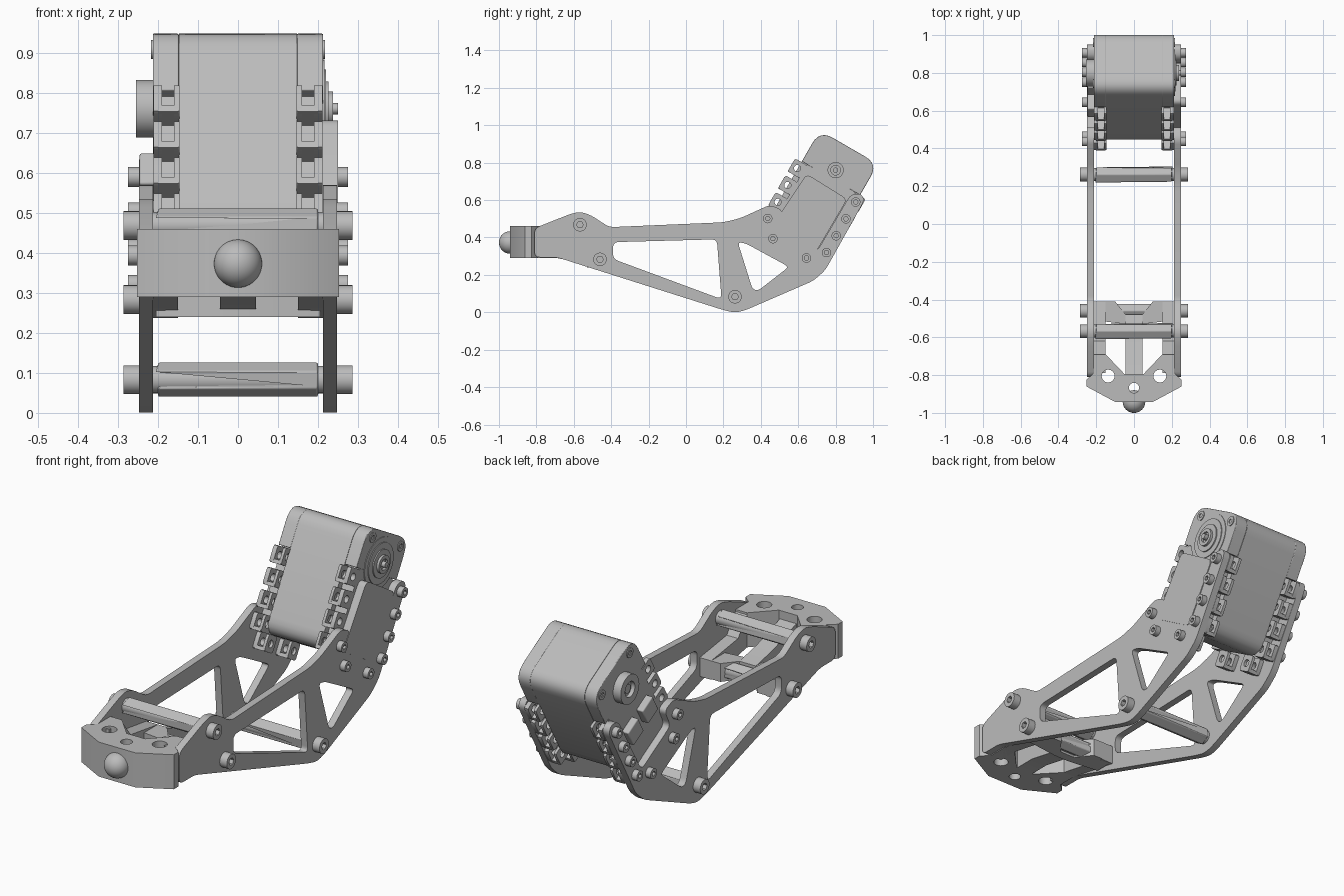
import bpy, bmesh, math
from mathutils import Vector

cube = bpy.data.objects.get("Cube")
if cube:
    bpy.data.objects.remove(cube, do_unlink=True)

grey = bpy.data.materials.new("light_grey")
grey.use_nodes = True
COLOUR = (0.5, 0.5, 0.5, 1)
grey.diffuse_color = COLOUR
grey.node_tree.nodes["Principled BSDF"].inputs["Base Color"].default_value = COLOUR


def add_object(name, bm, bevel=0):
    mesh = bpy.data.meshes.new(name)
    bm.to_mesh(mesh)
    bm.free()
    mesh.materials.append(grey)
    mesh.shade_smooth()
    mesh.set_sharp_from_angle(angle=math.radians(30))
    ob = bpy.data.objects.new(name, mesh)
    bpy.context.collection.objects.link(ob)
    if bevel:
        mod = ob.modifiers.new("Bevel", 'BEVEL')
        mod.width, mod.segments, mod.limit_method = bevel, 3, 'ANGLE'
        mod.angle_limit = math.radians(40)
    return ob


def prism(name, loops, a, b, axis='X', bevel=0):
    """Extrude an outline with holes from a to b; (y, z) outlines run along X, (x, y) along Z."""
    curve = bpy.data.curves.new(name + "_outline", 'CURVE')
    curve.dimensions, curve.fill_mode = '2D', 'BOTH'
    curve.extrude = abs(b - a) / 2
    for loop in loops:
        spline = curve.splines.new('POLY')
        spline.points.add(len(loop) - 1)
        for point, (p, q) in zip(spline.points, loop):
            point.co = (p, q, 0, 1)
        spline.use_cyclic_u = True
    tmp = bpy.data.objects.new(name + "_tmp", curve)
    bpy.context.collection.objects.link(tmp)
    deps = bpy.context.evaluated_depsgraph_get()
    flat = bpy.data.meshes.new_from_object(tmp.evaluated_get(deps))
    bm = bmesh.new()
    bm.from_mesh(flat)
    bpy.data.objects.remove(tmp)
    bpy.data.curves.remove(curve)
    bpy.data.meshes.remove(flat)
    bmesh.ops.remove_doubles(bm, verts=bm.verts, dist=1e-5)
    mid = (a + b) / 2
    for v in bm.verts:
        p, q, h = v.co
        v.co = (h + mid, p, q) if axis == 'X' else (p, q, h + mid)
    if bevel:
        bmesh.ops.dissolve_limit(bm, angle_limit=0.01, verts=bm.verts, edges=bm.edges)
    bmesh.ops.recalc_face_normals(bm, faces=bm.faces)
    return add_object(name, bm, bevel)


def circle(c, r, n=28, turn=0):
    return [(c[0] + r * math.cos(turn + math.tau * i / n),
             c[1] + r * math.sin(turn + math.tau * i / n)) for i in range(n)]


def rounded(points, r, steps=6):
    """Round every corner of a polygon, less where the sides are short."""
    out, pts = [], [Vector(p) for p in points]
    for i, c in enumerate(pts):
        ends = []
        for n in (pts[i - 1], pts[(i + 1) % len(pts)]):
            d = n - c
            ends.append(c + d.normalized() * min(r, d.length * 0.45))
        for k in range(steps + 1):
            t = k / steps
            out.append(tuple(ends[0] * (1 - t) ** 2 + c * 2 * t * (1 - t) + ends[1] * t * t))
    return out


def mirrored(half):
    return half + [(-x, y) for x, y in reversed(half)]


def bolt(name, c, x0, x1, r):
    """Cap screw with a hexagonal socket."""
    seat = x0 + (x1 - x0) * 0.4
    prism(name + "_base", [circle(c, r)], x0, seat)
    prism(name + "_head", [circle(c, r), circle(c, r * 0.5, 6)], seat, x1)


# Servo frame: u runs up the tilted motor, v across it to the rear
AXLE = (0.80, 0.76)


def uv(u, v):
    return (AXLE[0] + 0.5 * u + 0.866 * v, AXLE[1] + 0.866 * u - 0.5 * v)


def uv_rect(u0, u1, v0, v1):
    return [uv(u0, v0), uv(u1, v0), uv(u1, v1), uv(u0, v1)]


SIDES = (("left", 1), ("right", -1))
TAB_ROWS = [-0.094 - 0.104 * i for i in range(4)]
FOOT_TABS = [(-0.485, -0.107), (-0.485, 0.1)]

# Side plates with two lightening holes and a fork for the servo
outline = rounded([(-.81, .294), (-.69, .294), (.19, .015), (.262, -.003), (.32, .012),
                   (.68, .168), (.745, .225), (.955, .60), (.935, .635), (.88, .63),
                   (.70, .325), (.475, .455), (.52, .545), (.449, .575), (.29, .503),
                   (.20, .481), (-.41, .455), (-.51, .52), (-.567, .538), (-.62, .525),
                   (-.81, .45)], 0.03)
large_hole = rounded([(-.39, .375), (.165, .39), (.19, .07), (-.39, .285)], 0.03)
small_hole = rounded([(.277, .375), (.32, .368), (.55, .243), (.385, .115), (.355, .125)], 0.025)
SPACERS = {"upper_front": (-.567, .468), "lower_front": (-.46, .283), "rear": (.262, .083)}
for side, s in SIDES:
    prism(side + "_plate", [outline, large_hole, small_hole], s * .2125, s * .2475)
    for name, c in SPACERS.items():
        bolt(f"{side}_{name}_bolt", c, s * .2475, s * .286, .036)
    screws = [(TAB_ROWS[3], -.185)] + FOOT_TABS + [(u, .178) for u in TAB_ROWS]
    for i, p in enumerate(screws):
        bolt(f"{side}_servo_screw_{i + 1}", uv(*p), s * .2475, s * .275, .025)

# Hexagonal spacers with round ends
for name, c in SPACERS.items():
    prism(name + "_spacer", [circle(c, .044, 6, math.pi / 2)], -.2, .2, bevel=.005)
    prism(name + "_spacer_core", [circle(c, .034)], -.2125, .2125)

# Foot block with screw holes, rear arms and cross bar
foot = mirrored([(.10, -.942), (.252, -.86), (.252, -.825), (.225, -.80), (.2125, -.79),
                 (.2125, -.69), (.15, -.69), (.05, -.795)])
foot_holes = [circle((.137, -.805), .034), circle((-.137, -.805), .034), circle((0, -.868), .027)]
prism("foot_block", [foot] + foot_holes, .29, .46, 'Z')
arm = [(-.79, .29), (-.69, .29), (-.41, .237), (-.41, .33), (-.62, .36), (-.69, .45), (-.79, .45)]
for name, a, b in (("left_foot_arm", .15, .212), ("right_foot_arm", -.212, -.15),
                   ("foot_rib", -.045, .045)):
    path = arm if name != "foot_rib" else [(-.80, .29), (-.69, .29), (-.48, .25),
                                           (-.48, .33), (-.62, .36), (-.80, .42)]
    prism(name, [path], a, b)
prism("foot_cross_bar", [mirrored([(.04, -.485), (.10, -.41), (.205, -.41),
                                   (.205, -.51), (.04, -.53)])], .24, .33, 'Z')

# Ball toe
bm = bmesh.new()
bmesh.ops.create_uvsphere(bm, u_segments=40, v_segments=24, radius=.06)
bmesh.ops.translate(bm, verts=bm.verts, vec=(0, -.94, .373))
add_object("ball_toe", bm)

# Servo body: core shell, and on each side an upper cap and a slimmer lower case
core = rounded(uv_rect(-.446, .142, -.18, .18), .08)
prism("servo_core", [core], -.148, .148)
top_a, top_b = uv(.142, -.18), uv(.142, .18)
cap_corners = [uv(-.05, -.18), uv(-.05, .18)]
cap = [cap_corners[0]] + rounded([cap_corners[0], top_a, top_b, cap_corners[1]], .08)[7:21] \
    + [cap_corners[1]]
for side, s in SIDES:
    prism(side + "_servo_cap", [cap], s * .148, s * .213, bevel=.012)
    prism(side + "_servo_case", [uv_rect(-.43, -.04, -.148, .148)], s * .14, s * .2115)
    # Mounting tabs with through holes
    tabs = [(u, v) for v in (-.182, .18) for u in TAB_ROWS] + FOOT_TABS
    for i, (u, v) in enumerate(tabs):
        plate = rounded(uv_rect(u - .04, u + .04, v - .037, v + .037), .012, 2)
        hole = circle(uv(u, v), .018, 16)
        name = f"{side}_tab_{i + 1}"
        prism(name + "_outer", [plate, hole], s * .19, s * .2115)
        prism(name + "_inner", [plate, hole], s * .146, s * .16)
        prism(name + "_web", [uv_rect(u - .04, u - .022, v - .036, v + .036)], s * .15, s * .2)
    # Corner screws of the upper cap
    for i, v in enumerate((-.123, .127)):
        bolt(f"{side}_cap_screw_{i + 1}", uv(.10, v), s * .205, s * .217, .024)

# Drive horn: stepped discs, hub and centre screw
for i, (r, x) in enumerate(((.123, .216), (.098, .220), (.068, .226))):
    prism(f"horn_disc_{i + 1}", [circle(AXLE, r, 48)], .20, x)
prism("horn_hub", [circle(AXLE, .043, 32), circle(AXLE, .026, 24)], .22, .238)
prism("horn_screw", [circle(AXLE, .014, 16)], .22, .25)

# Idler horn on the other side
prism("idler_disc", [circle(AXLE, .072, 48)], -.20, -.235)
prism("idler_ring", [circle(AXLE, .072, 48), circle(AXLE, .038, 32)], -.235, -.255)
prism("idler_screw", [circle(AXLE, .022, 24)], -.22, -.243)

# Cable cover on one side, connectors on the other
cover = rounded([(.645, .74), (.862, .605), (.695, .322), (.462, .462)], .03)
prism("cable_cover", [cover], .20, .25)
for i, (v0, v1) in enumerate(((-.11, -.02), (.02, .11))):
    prism(f"connector_{i + 1}", [uv_rect(-.28, -.19, v0, v1)], -.20, -.246, bevel=.006)
